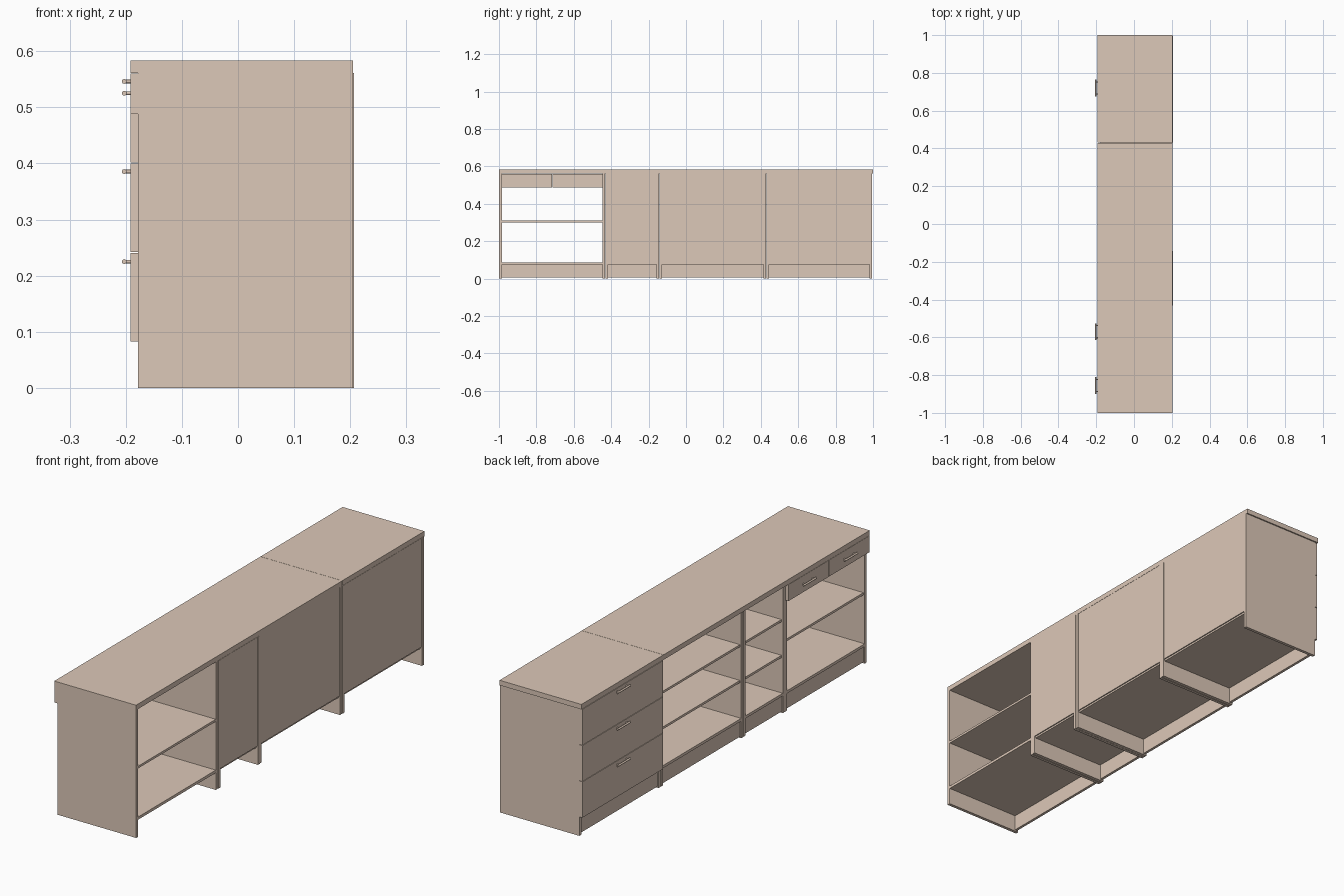
import bpy
from math import pi

if "Cube" in bpy.data.objects:
    bpy.data.objects.remove(bpy.data.objects["Cube"])

wood = bpy.data.materials.new("light_wood")
wood.diffuse_color = (0.72, 0.58, 0.48, 1)
wood.use_nodes = True
wood.node_tree.nodes["Principled BSDF"].inputs["Base Color"].default_value = wood.diffuse_color


def box(name, x0, x1, y0, y1, z0, z1):
    bpy.ops.mesh.primitive_cube_add(size=1, location=((x0 + x1) / 2, (y0 + y1) / 2, (z0 + z1) / 2))
    ob = bpy.context.object
    ob.name = name
    ob.scale = (x1 - x0, y1 - y0, z1 - z0)
    bpy.ops.object.transform_apply(location=False, rotation=False, scale=True)
    ob.data.materials.append(wood)
    return ob


def rod(name, r, length, loc, rot):
    bpy.ops.mesh.primitive_cylinder_add(vertices=16, radius=r, depth=length, location=loc, rotation=rot)
    ob = bpy.context.object
    ob.name = name
    ob.data.materials.append(wood)
    bpy.ops.object.shade_smooth_by_angle()


FRONT, TOP, PLINTH, T = -0.178, 0.561, 0.083, 0.014


# Bar handle on two posts
def handle(y, z):
    rod("handle_bar", 0.0042, 0.088, (-0.2028, y, z), (pi / 2, 0, 0))
    for s in (-1, 1):
        rod("handle_post", 0.0032, 0.012, (-0.197, y + s * 0.032, z), (0, pi / 2, 0))


# Cabinet carcass: sides, plinth, floor, shelves and optional back
def cabinet(name, y0, y1, back_x, shelves, back=True):
    a, b = y0 + T, y1 - T
    box(name + "_side_left", FRONT, back_x, y0, a, 0, TOP)
    box(name + "_side_right", FRONT, back_x, b, y1, 0, TOP)
    box(name + "_plinth", FRONT + 0.005, FRONT + 0.017, a, b, 0.006, PLINTH)
    inner = back_x - 0.006 if back else back_x
    box(name + "_floor", FRONT, inner, a, b, PLINTH - 0.008, PLINTH + 0.004)
    for z in shelves:
        box(name + "_shelf", FRONT + 0.006, inner, a, b, z - 0.005, z + 0.005)
    if back:
        box(name + "_back", back_x - 0.006, back_x - 0.001, a, b, PLINTH, TOP)


cabinet("open_cabinet", -0.999, -0.433, 0.205, [0.305], back=False)
cabinet("narrow_cabinet", -0.431, -0.1435, 0.207, [0.247, 0.404])
cabinet("shelf_cabinet", -0.1425, 0.428, 0.205, [0.247, 0.404])
cabinet("drawer_cabinet", 0.430, 0.994, 0.207, [])

# Worktop in two lengths
box("worktop_long", -0.192, 0.205, -1, 0.4295, TOP, 0.583)
box("worktop_short", -0.192, 0.205, 0.4305, 1, TOP, 0.583)

# Three deep drawers
for i in range(3):
    z0 = PLINTH + i * 0.1593
    box("deep_drawer_front", -0.192, FRONT - 0.0005, 0.432, 0.993, z0, z0 + 0.1573)
    handle(0.72, 0.225 + i * 0.1605)

# Two shallow drawers
for y0, y1, yh in ((-0.998, -0.717, -0.855), (-0.714, -0.435, -0.57)):
    box("shallow_drawer_front", -0.192, FRONT - 0.0005, y0, y1, 0.488, 0.560)
    handle(yh, 0.525)
